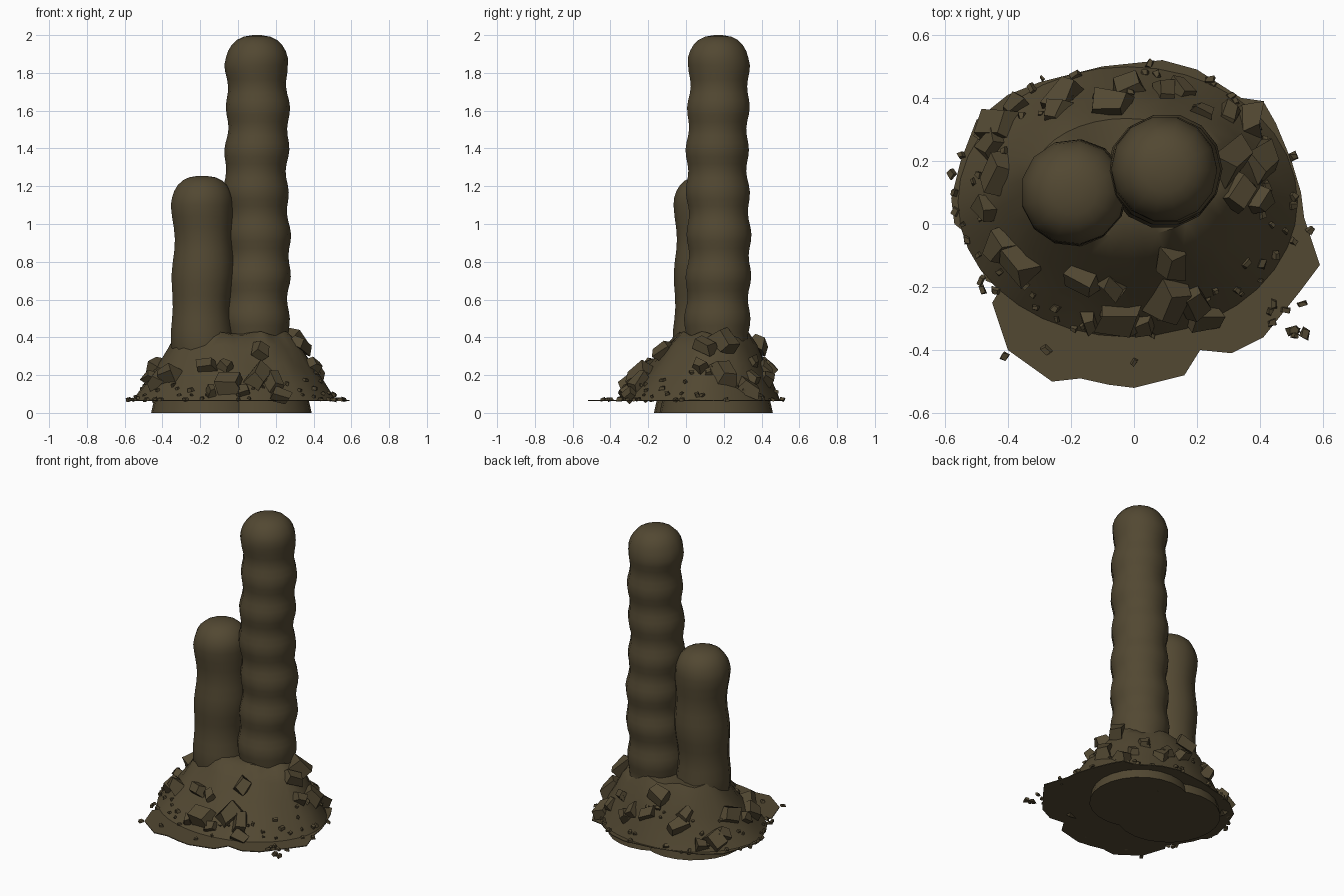
import bpy, bmesh, math, random
from mathutils import Vector, Matrix, Euler

random.seed(7)
if "Cube" in bpy.data.objects:
    bpy.data.objects.remove(bpy.data.objects["Cube"])

earth = bpy.data.materials.new("dark_earth")
earth.use_nodes = True
colour = (0.085, 0.065, 0.032, 1)
earth.diffuse_color = colour
earth.node_tree.nodes["Principled BSDF"].inputs["Base Color"].default_value = colour


def finish(name, bm, smooth=None):
    bmesh.ops.recalc_face_normals(bm, faces=bm.faces[:])
    mesh = bpy.data.meshes.new(name)
    bm.to_mesh(mesh)
    bm.free()
    mesh.materials.append(earth)
    obj = bpy.data.objects.new(name, mesh)
    bpy.context.collection.objects.link(obj)
    if smooth:
        bpy.ops.object.select_all(action='DESELECT')
        obj.select_set(True)
        bpy.context.view_layer.objects.active = obj
        bpy.ops.object.shade_smooth_by_angle(angle=math.radians(smooth))
    return obj


def loft(bm, rings):
    """Bridge rings of points with quads and cap both ends."""
    loops = [[bm.verts.new(p) for p in ring] for ring in rings]
    n = len(loops[0])
    for a, b in zip(loops, loops[1:]):
        for i in range(n):
            j = (i + 1) % n
            bm.faces.new((a[i], a[j], b[j], b[i]))
    bm.faces.new(loops[0][::-1])
    bm.faces.new(loops[-1])


def ellipse(cx, cy, rx, ry, z, n):
    return [(cx + rx * math.cos(math.tau * i / n),
             cy + ry * math.sin(math.tau * i / n), z) for i in range(n)]


def column(name, cx, cy, base_r, top_r, top, last_bulge, pitch, ripple, sides):
    """Stacked rounded bulges finished with a shallow dome."""
    rings = []
    steps = round((last_bulge - 0.2) / pitch * 6)
    for i in range(steps + 1):
        z = 0.2 + (last_bulge - 0.2) * i / steps
        f = i / steps
        wave = math.cos(math.tau * (z - last_bulge) / pitch)
        r = base_r + (top_r - base_r) * f + ripple * (wave - 1)
        dx = 0.006 * math.sin(z * 9)
        dy = 0.005 * math.cos(z * 7)
        rings.append(ellipse(cx + dx, cy + dy, r, r, z, sides))
    for k in range(1, 7):
        a = math.pi / 2 * k / 6.3
        r = top_r * math.cos(a) ** 0.75
        rings.append(ellipse(cx, cy, r, r, last_bulge + (top - last_bulge) * math.sin(a), sides))
    bm = bmesh.new()
    loft(bm, rings)
    finish(name, bm, 50)


column("tall_column", 0.10, 0.17, 0.183, 0.168, 2.0, 1.84, 0.224, 0.008, 14)
column("short_column", -0.19, 0.10, 0.168, 0.168, 1.255, 1.10, 0.36, 0.007, 13)

# Mound: height, then left, right, front and back extents
LEVELS = [(0.065, -0.56, 0.52, -0.36, 0.50), (0.15, -0.49, 0.46, -0.28, 0.46),
          (0.25, -0.42, 0.39, -0.19, 0.42), (0.35, -0.365, 0.33, -0.11, 0.38),
          (0.42, -0.32, 0.27, -0.04, 0.335)]


def oval(level):
    z, x0, x1, y0, y1 = level
    return (x0 + x1) / 2, (y0 + y1) / 2, (x1 - x0) / 2, (y1 - y0) / 2


def mound_height(x, y):
    previous = 1.0
    for low, high in zip(LEVELS, LEVELS[1:]):
        for k in range(10):
            level = [a + (b - a) * k / 10 for a, b in zip(low, high)]
            cx, cy, rx, ry = oval(level)
            if math.hypot((x - cx) / rx, (y - cy) / ry) > 1:
                return level[0]
    return 0.42


bm = bmesh.new()
rings = []
for index, level in enumerate(LEVELS):
    ring = ellipse(*oval(level), level[0], 36)
    lump = 0.012 if index else 0
    rings.append([(x, y, z + lump * math.sin(i * 1.4 + index)) for i, (x, y, z) in enumerate(ring)])
rings.append(ellipse(-0.03, 0.14, 0.15, 0.1, 0.42, 36))
loft(bm, rings)
finish("mound", bm, 50)

# Thin ragged skirt of soil
OUTLINE = [(.09, .52), (.2, .49), (.34, .4), (.41, .39), (.45, .32), (.5, .2), (.53, .1),
           (.54, .02), (.59, -.13), (.53, -.21), (.41, -.36), (.31, -.41), (.21, -.4),
           (.16, -.48), (0, -.52), (-.08, -.51), (-.17, -.49), (-.26, -.5), (-.4, -.4),
           (-.45, -.25), (-.42, -.2), (-.47, -.18), (-.52, -.04), (-.57, 0), (-.58, .08),
           (-.55, .2), (-.5, .33), (-.4, .41), (-.3, .45), (-.1, .5)]
bm = bmesh.new()
loft(bm, [[(x, y, z) for x, y in OUTLINE] for z in (0.062, 0.067)])
finish("soil_skirt", bm)

# Buried foot made of two overlapping discs
for name, cx, cy, r in (("foot_right", -0.15, 0.14, 0.31), ("foot_left", 0.09, 0.16, 0.30)):
    bm = bmesh.new()
    loft(bm, [ellipse(cx, cy, r, r, 0, 24), ellipse(cx, cy, r - 0.015, r - 0.015, 0.066, 24)])
    finish(name, bm, 30)


def add_rock(bm, x, y, z, size, tilt):
    """A skewed, tapered block with uneven corners."""
    made = bmesh.ops.create_cube(bm, size=1)["verts"]
    scale = Vector((size * random.uniform(0.9, 1.25), size * random.uniform(0.65, 0.95),
                    size * random.uniform(0.5, 0.8)))
    turn = Euler((0, tilt, math.atan2(y - 0.08, x))).to_matrix()
    turn = turn @ Matrix.Rotation(random.uniform(0, math.tau), 3, 'Z')
    turn = turn @ Matrix.Rotation(random.uniform(-0.35, 0.35), 3, 'X')
    for v in made:
        taper = random.uniform(0.6, 0.95) if v.co.z > 0 else 1.0
        p = Vector((v.co.x * taper, v.co.y * taper, v.co.z))
        p += Vector([random.uniform(-0.14, 0.14) for _ in range(3)])
        v.co = turn @ (p * scale) + Vector((x, y, z))


# Large rocks embedded in the slope
ROCKS = [(-.43, .31, .13), (-.45, .25, .1), (-.43, .16, .1), (-.38, .37, .09), (-.25, .36, .1),
         (-.22, .41, .1), (-.08, .38, .12), (-.02, .43, .09), (.1, .42, .08), (.15, .43, .07),
         (.22, .36, .07), (.3, .35, .08), (.37, .33, .12), (.31, .2, .13), (.41, .2, .12),
         (.33, .1, .1), (.4, .07, .08), (-.43, -.07, .11), (-.37, -.12, .12), (-.47, .05, .07),
         (-.17, -.18, .1), (-.07, -.2, .07), (.12, -.12, .12), (.1, -.25, .13), (.19, -.25, .11),
         (-.04, -.3, .14), (-.14, -.31, .08), (.23, -.3, .09), (.02, -.32, .08)]
bm = bmesh.new()
for x, y, size in ROCKS:
    add_rock(bm, x, y, mound_height(x, y) + 0.012, size, 0.75)
finish("rocks", bm)

# Pebbles around the rim, with a loose scatter beyond the front left edge
bm = bmesh.new()
for i in range(75):
    a = math.tau * i / 75 + random.uniform(-0.05, 0.05)
    reach = random.uniform(0.78, 1.05)
    x, y = -0.02 + 0.54 * reach * math.cos(a), 0.07 + 0.43 * reach * math.sin(a)
    add_rock(bm, x, y, mound_height(x, y) + 0.006, random.uniform(0.014, 0.03), 0.4)
for i in range(9):
    add_rock(bm, random.uniform(0.43, 0.56), random.uniform(-0.37, -0.25), 0.072,
             random.uniform(0.018, 0.032), 0.2)
for x, y in ((-.41, -.42), (-.28, -.4), (0, -.44), (-.48, -.21), (-.58, .16), (.56, -.02), (.24, .46), (.05, .51)):
    add_rock(bm, x, y, 0.072, 0.026, 0.2)
finish("pebbles", bm)
